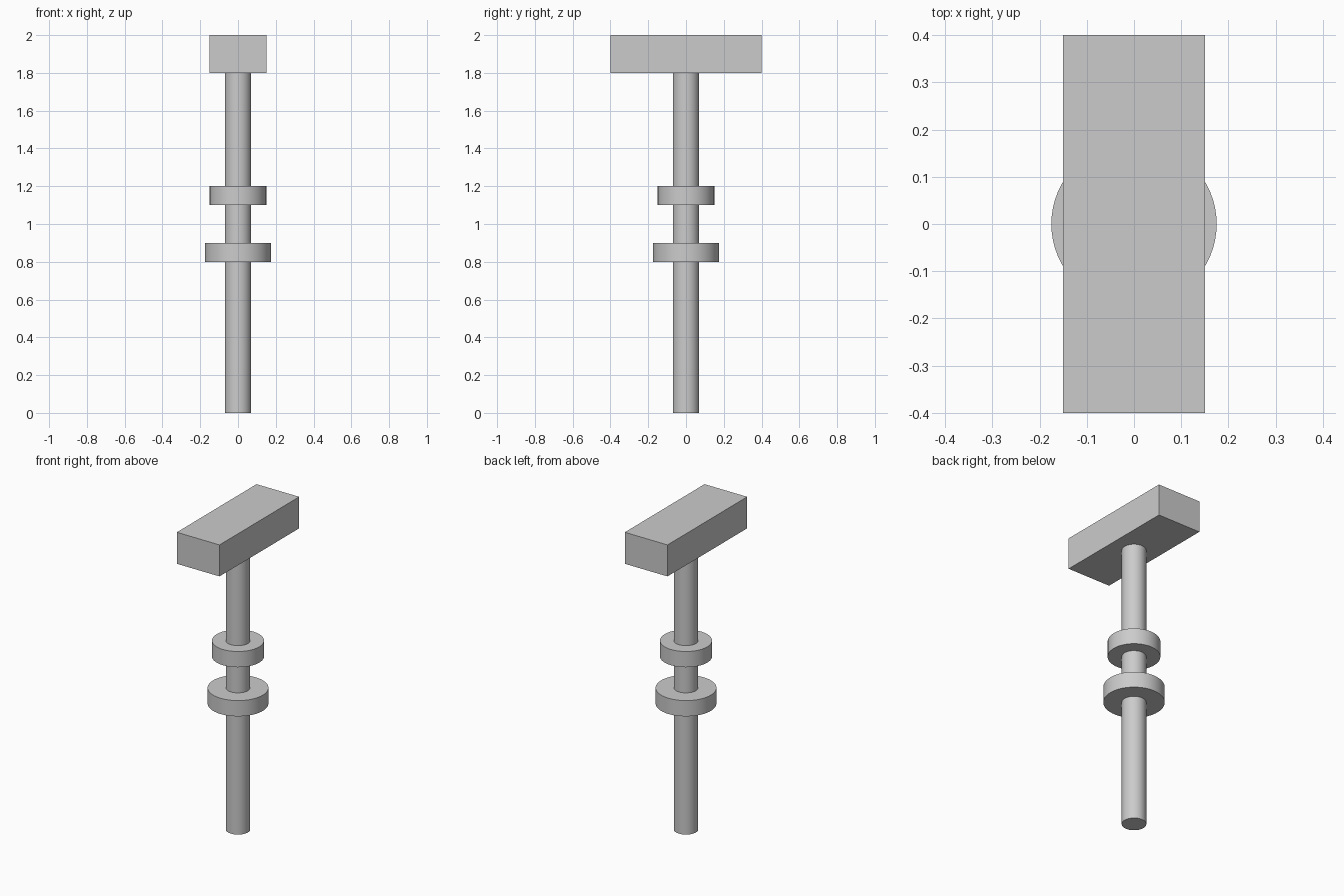
import bpy
import math

default_cube = bpy.data.objects.get("Cube")
if default_cube:
    bpy.data.objects.remove(default_cube, do_unlink=True)

# Single grey material
grey = bpy.data.materials.new("plain_grey")
grey.use_nodes = True
colour = (0.6, 0.6, 0.6, 1.0)
grey.diffuse_color = colour
grey.node_tree.nodes["Principled BSDF"].inputs["Base Color"].default_value = colour


def finish(name):
    obj = bpy.context.object
    obj.name = name
    obj.data.name = name
    obj.data.materials.append(grey)
    return obj


def cylinder(name, radius, bottom, top):
    bpy.ops.mesh.primitive_cylinder_add(
        vertices=64, radius=radius, depth=top - bottom,
        location=(0, 0, (bottom + top) / 2))
    finish(name)
    bpy.ops.object.shade_smooth_by_angle(angle=math.radians(30))


def box(name, size, centre):
    bpy.ops.mesh.primitive_cube_add(size=1, location=centre)
    obj = finish(name)
    obj.scale = size
    bpy.ops.object.transform_apply(location=False, rotation=False, scale=True)


# Long round handle with two collars
cylinder("handle", 0.07, 0, 1.8)
cylinder("lower_collar", 0.175, 0.8, 0.9)
cylinder("upper_collar", 0.15, 1.1, 1.2)

# Rectangular head running front to back
box("head", (0.3, 0.8, 0.2), (0, 0, 1.9))
